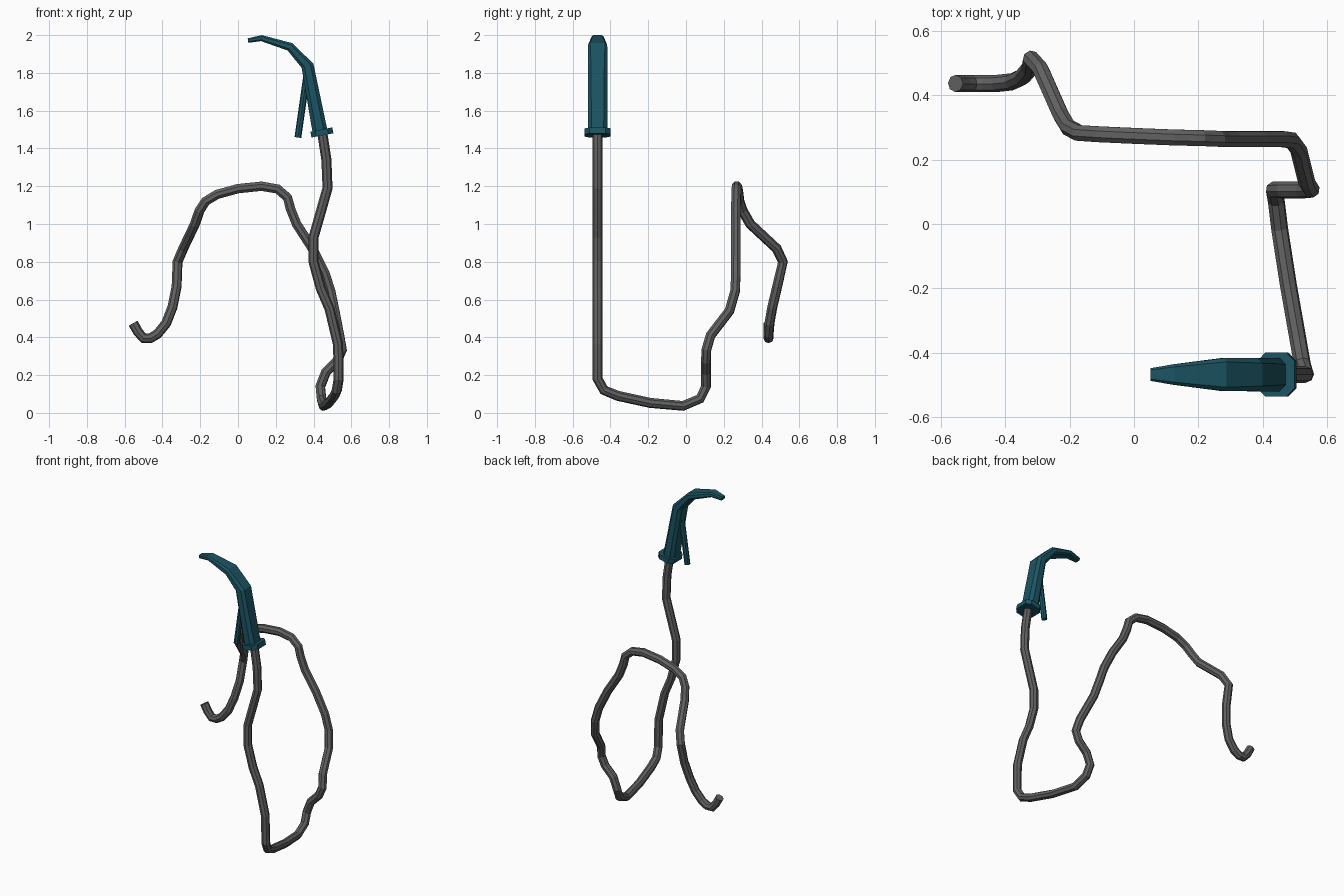
import bpy, bmesh
from mathutils import Vector

if "Cube" in bpy.data.objects:
    bpy.data.objects.remove(bpy.data.objects["Cube"])


def material(name, rgb):
    m = bpy.data.materials.new(name)
    m.diffuse_color = (*rgb, 1)
    m.use_nodes = True
    m.node_tree.nodes["Principled BSDF"].inputs["Base Color"].default_value = m.diffuse_color
    return m


TEAL = material("teal_plastic", (0.011, 0.09, 0.125))
GREY = material("dark_rubber", (0.12, 0.12, 0.12))
Y = -0.468  # the nozzle lies in this plane


def tube(name, points, radius, mat):
    """Octagonal tube along a polyline."""
    cu = bpy.data.curves.new(name, 'CURVE')
    cu.dimensions = '3D'
    cu.bevel_depth = radius
    cu.bevel_resolution = 2
    cu.use_fill_caps = True
    sp = cu.splines.new('POLY')
    sp.points.add(len(points) - 1)
    for p, co in zip(sp.points, points):
        p.co = (*co, 1)
    sp.use_smooth = False
    ob = bpy.data.objects.new(name, cu)
    bpy.context.collection.objects.link(ob)
    bpy.ops.object.select_all(action='DESELECT')
    ob.select_set(True)
    bpy.context.view_layer.objects.active = ob
    bpy.ops.object.convert(target='MESH')
    ob = bpy.context.object
    ob.data.materials.clear()
    ob.data.materials.append(mat)
    return ob


def loft(name, sections, mat, c=0.5):
    """Chamfered-box loft; sections are (x, z, half depth, half width)."""
    bm = bmesh.new()
    rings = []
    cs = [Vector((s[0], 0, s[1])) for s in sections]
    for i, (x, z, h, w) in enumerate(sections):
        t = (cs[min(i + 1, len(cs) - 1)] - cs[max(i - 1, 0)]).normalized()
        n = Vector((t.z, 0, -t.x))
        k = c * min(h, w)
        outline = [(h, w - k), (h - k, w), (k - h, w), (-h, w - k),
                   (-h, k - w), (k - h, -w), (h - k, -w), (h, k - w)]
        rings.append([bm.verts.new(cs[i] + n * a + Vector((0, Y + b, 0)))
                      for a, b in outline])
    for r, s in zip(rings, rings[1:]):
        for j in range(8):
            k = (j + 1) % 8
            bm.faces.new((r[j], r[k], s[k], s[j]))
    bm.faces.new(rings[0])
    bm.faces.new(rings[-1])
    bmesh.ops.recalc_face_normals(bm, faces=bm.faces)
    me = bpy.data.meshes.new(name)
    bm.to_mesh(me)
    bm.free()
    me.materials.append(mat)
    ob = bpy.data.objects.new(name, me)
    bpy.context.collection.objects.link(ob)
    return ob


# Hose: down from the nozzle, along the ground, up over the arch, to the hook
tube("hose", [
    (.445, Y, 1.49), (.468, Y, 1.34), (.474, Y, 1.19), (.44, Y, 1.07),
    (.40, Y, .93), (.40, Y, .80), (.438, Y, .66), (.485, Y, .55),
    (.53, Y, .36), (.533, Y, .18), (.523, -.434, .12), (.51, -.36, .09),
    (.48, -.19, .053), (.453, -.016, .037), (.442, .074, .075),
    (.436, .106, .14), (.465, .106, .215), (.525, .106, .275),
    (.551, .108, .335), (.537, .13, .41), (.512, .23, .54), (.49, .26, .645),
    (.46, .264, .74), (.394, .264, .87), (.31, .264, 1.0), (.278, .264, 1.08),
    (.262, .265, 1.14), (.21, .267, 1.185), (.124, .269, 1.2),
    (0, .274, 1.187), (-.11, .279, 1.157), (-.172, .283, 1.12),
    (-.204, .30, 1.07), (-.228, .34, 1.0), (-.29, .48, .87),
    (-.32, .513, .80), (-.325, .483, .67), (-.347, .457, .56),
    (-.38, .442, .475), (-.426, .437, .418), (-.465, .437, .395),
    (-.50, .437, .395), (-.53, .437, .43), (-.555, .437, .475)], 0.0267, GREY)

# Nozzle grip, bending over into a tapered spout
loft("nozzle_body", [
    (.436, 1.48, .040, .052), (.368, 1.838, .033, .052),
    (.275, 1.938, .023, .051), (.124, 1.984, .016, .032),
    (.053, 1.971, .012, .020)], TEAL)

# Collar where the hose enters the grip
loft("nozzle_collar", [
    (.447, 1.469, .059, .069), (.441, 1.500, .059, .069)], TEAL, 0.45)

# Trigger lever in front of the grip
tube("trigger", [(.366, Y, 1.80), (.317, Y, 1.458)], 0.018, TEAL)
